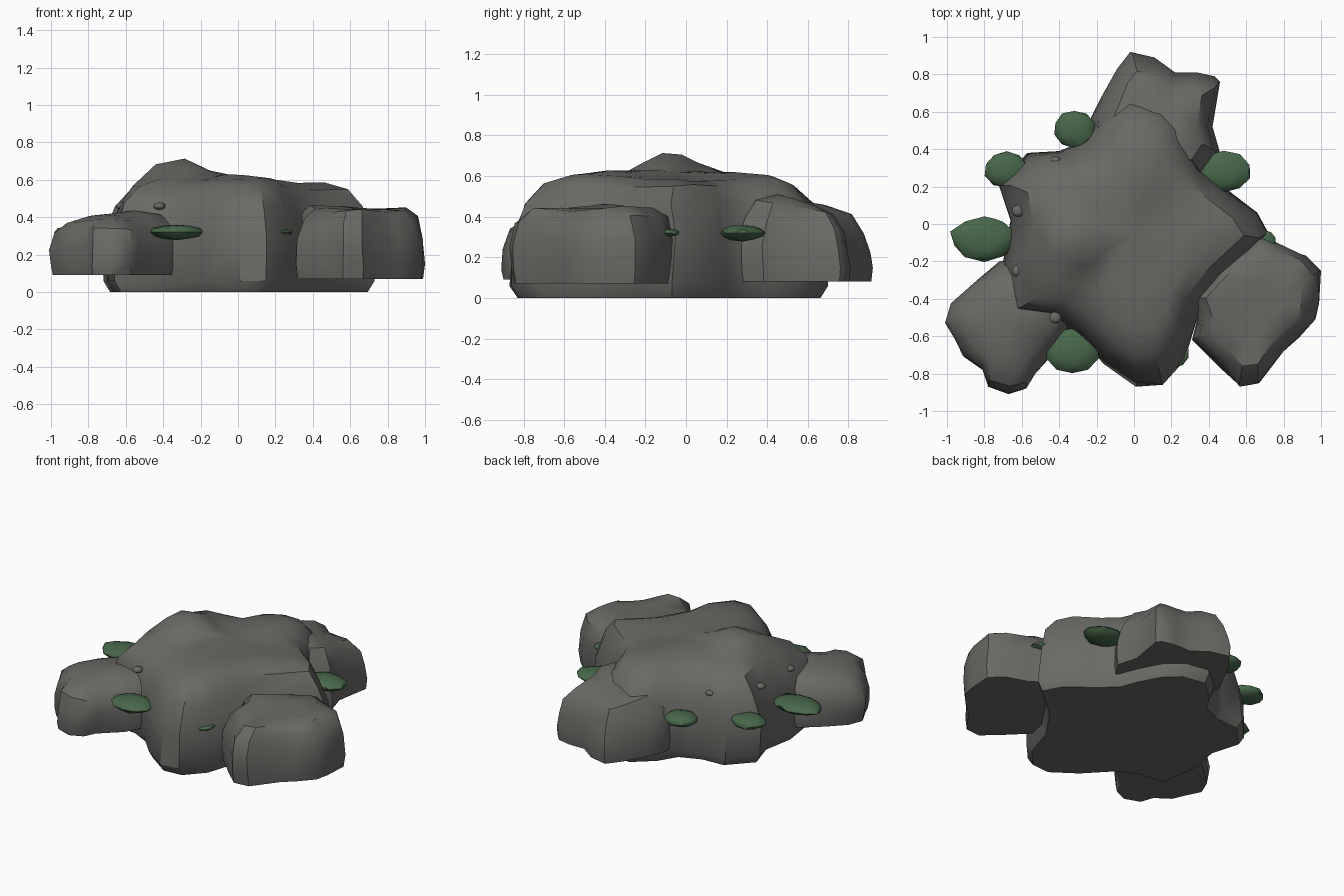
import bpy, bmesh, math, random
from mathutils import Vector, noise

random.seed(4)
if "Cube" in bpy.data.objects:
    bpy.data.objects.remove(bpy.data.objects["Cube"], do_unlink=True)


def material(name, rgb):
    mat = bpy.data.materials.new(name)
    mat.use_nodes = True
    mat.diffuse_color = (*rgb, 1)
    mat.node_tree.nodes["Principled BSDF"].inputs["Base Color"].default_value = (*rgb, 1)
    return mat


STONE = material("stone grey", (0.14, 0.14, 0.13))
MOSS = material("moss green", (0.065, 0.135, 0.07))


def finish(bm, name, mat, angle):
    bmesh.ops.recalc_face_normals(bm, faces=bm.faces)
    mesh = bpy.data.meshes.new(name)
    bm.to_mesh(mesh)
    bm.free()
    mesh.materials.append(mat)
    obj = bpy.data.objects.new(name, mesh)
    bpy.context.collection.objects.link(obj)
    bpy.ops.object.select_all(action='DESELECT')
    obj.select_set(True)
    bpy.context.view_layer.objects.active = obj
    bpy.ops.object.shade_smooth_by_angle(angle=math.radians(angle))


def rock(name, centre, outline, levels, top, lift):
    """Loft a ground outline through (height, scale) levels up to a rounded top."""
    bm = bmesh.new()
    c = Vector(centre)

    def vert(p, z, rough):
        n = noise.noise_vector(Vector((p.x, p.y, z)) * 4) * rough
        x, y = p.x + n.x, p.y + n.y
        return bm.verts.new((x, y, z + (lift(x, y, z) + n.z if rough else 0)))

    rings = []
    for i, (z, s) in enumerate(levels):
        rings.append([vert(c + (Vector(p) - c) * s, z, 0.03 if i > 1 else 0)
                      for p in outline])
    count = len(outline)
    bm.faces.new(rings[0])
    for low, high in zip(rings, rings[1:]):
        for i in range(count):
            j = (i + 1) % count
            bm.faces.new((low[i], low[j], high[j], high[i]))
    tip = vert(c, top, 0.02)
    for i in range(count):
        bm.faces.new((rings[-1][i], rings[-1][(i + 1) % count], tip))
    bmesh.ops.triangulate(bm, faces=[f for f in bm.faces if len(f.verts) == 4])
    finish(bm, name, STONE, 38)


# Large central boulder: a flat-topped peak on one side, a shallow dip on the other
def peak(x, y, z):
    hill = ((x + .35) ** 2 + (y + .09) ** 2) / .032
    dip = ((x - .28) ** 2 + y ** 2) / .05
    return (.105 * math.exp(-hill ** 2) - .035 * math.exp(-dip)) * (z / .6) ** 3


rock("main_boulder", (0, -.05),
     [(.73, -.07), (.66, .06), (.49, .19), (.37, .3), (.32, .43), (.24, .58), (.14, .67),
      (-.03, .7), (-.17, .58), (-.25, .45), (-.4, .39), (-.57, .38), (-.72, .22),
      (-.66, .02), (-.7, -.2), (-.66, -.48), (-.48, -.5), (-.32, -.58), (-.16, -.75),
      (.01, -.87), (.15, -.86), (.27, -.73), (.34, -.5), (.5, -.27)],
     [(0, .95), (.06, 1), (.3, .99), (.46, .91), (.56, .78), (.6, .62), (.615, .4), (.62, .2)],
     .62, peak)

# Three smaller rocks leaning on the boulder, clear of the ground
rock("front_left_rock", (.64, -.45),
     [(1, -.25), (.99, -.42), (.97, -.51), (.88, -.61), (.8, -.68), (.67, -.85),
      (.56, -.86), (.45, -.76), (.31, -.62), (.34, -.5), (.31, -.38), (.42, -.24),
      (.55, -.1), (.68, -.06), (.77, -.12), (.92, -.17)],
     [(.07, .97), (.15, 1), (.27, .99), (.38, .91), (.44, .72), (.455, .4)],
     .44, lambda x, y, z: (y + .45) * .1 * z + (x - .64) ** 2 * .7 * z)

rock("front_right_rock", (-.67, -.53),
     [(-1, -.52), (-.96, -.42), (-.85, -.31), (-.72, -.2), (-.6, -.18), (-.42, -.32),
      (-.31, -.5), (-.4, -.66), (-.54, -.79), (-.58, -.87), (-.67, -.91), (-.78, -.87),
      (-.81, -.78), (-.91, -.71), (-.95, -.62)],
     [(.09, .97), (.14, 1), (.24, 1), (.34, .92), (.395, .72), (.41, .35)],
     .41, lambda x, y, z: (x + .67) * .22 * z)

rock("back_rock", (.13, .55),
     [(.38, .26), (.46, .38), (.42, .52), (.46, .76), (.43, .79), (.34, .81), (.22, .81),
      (.11, .89), (-.02, .92), (-.09, .83), (-.18, .67), (-.23, .57), (-.22, .42),
      (-.1, .25), (.2, .23)],
     [(.08, .98), (.15, 1), (.25, .98), (.36, .9), (.45, .7), (.48, .35)],
     .48, lambda x, y, z: (.55 - y) * .4 * z)


# Flattened lumps: moss pads and little pebbles
def lump(name, mat, place, size, rough, angle):
    bm = bmesh.new()
    bmesh.ops.create_icosphere(bm, subdivisions=2, radius=1)
    for v in bm.verts:
        v.co *= 1 + random.uniform(-rough, rough)
        v.co = Vector(place) + Vector([a * b for a, b in zip(v.co, size)])
    finish(bm, name, mat, angle)


pads = [(-.32, .51, .11, .1, .04), (-.68, .29, .12, .1, .04), (-.8, -.08, .18, .12, .04),
        (-.33, -.68, .14, .12, .04), (.48, .28, .14, .11, .04), (.21, -.69, .09, .08, .02),
        (.69, -.09, .07, .06, .02)]
for i, (x, y, rx, ry, rz) in enumerate(pads):
    lump(f"moss_pad_{i + 1}", MOSS, (x, y, .32), (rx, ry, rz), .07, 40)

for i, (x, y) in enumerate([(-.42, .33), (-.62, .07), (-.62, -.25), (-.42, -.5)]):
    lump(f"pebble_{i + 1}", STONE, (x, y, .46), (.033, .033, .02), 0, 60)
